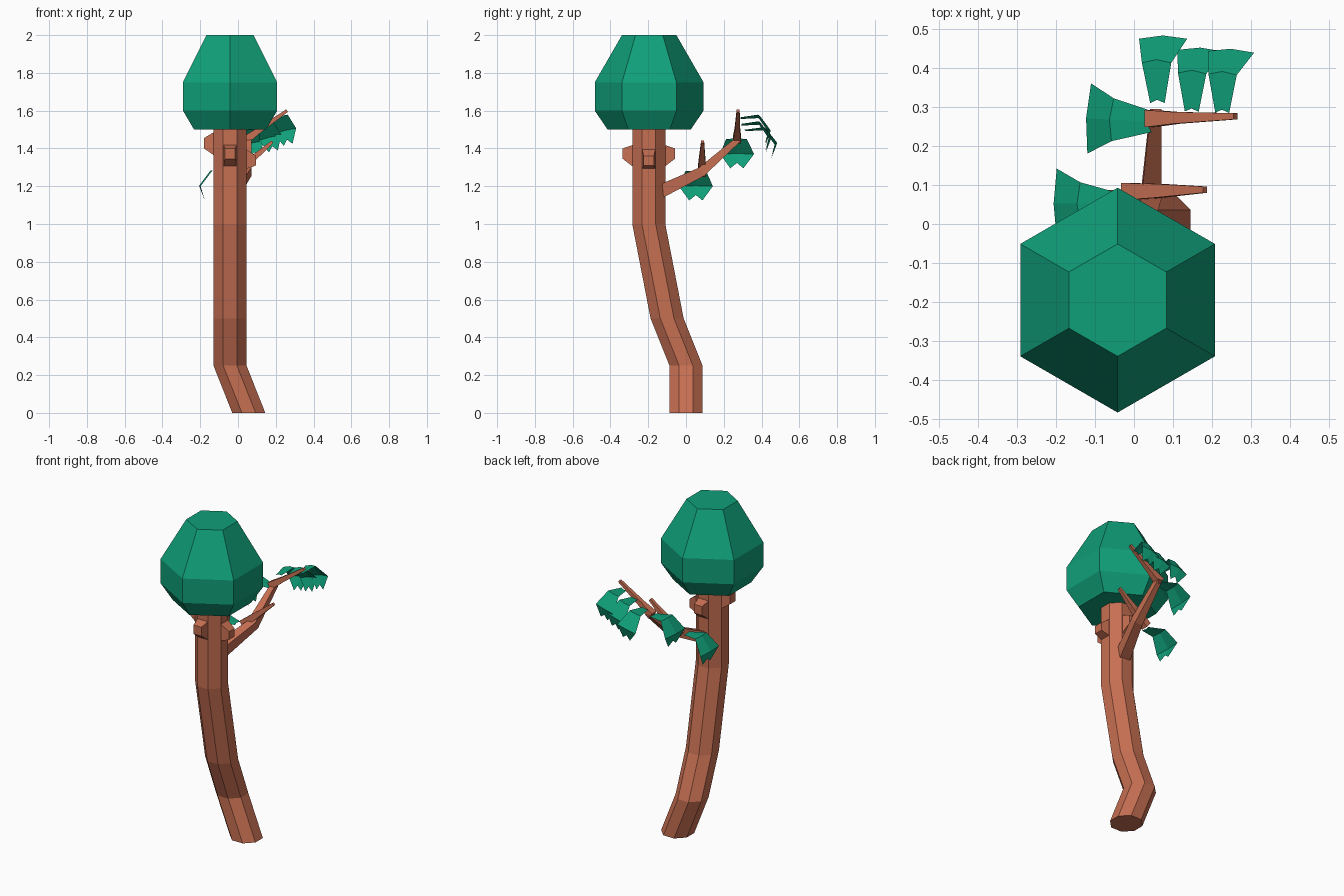
import bpy, bmesh, math
from mathutils import Vector, Matrix

if "Cube" in bpy.data.objects:
    bpy.data.objects.remove(bpy.data.objects["Cube"])


def material(name, rgb):
    m = bpy.data.materials.new(name)
    m.diffuse_color = (*rgb, 1)
    m.use_nodes = True
    m.node_tree.nodes["Principled BSDF"].inputs["Base Color"].default_value = m.diffuse_color
    return m


BARK = material("bark", (0.57, 0.16, 0.085))
LEAF = material("leaf_green", (0.005, 0.35, 0.19))


def make(name, bm, mat, fix=True):
    if fix:
        bmesh.ops.recalc_face_normals(bm, faces=bm.faces)
    me = bpy.data.meshes.new(name)
    bm.to_mesh(me)
    bm.free()
    me.materials.append(mat)
    ob = bpy.data.objects.new(name, me)
    bpy.context.collection.objects.link(ob)
    return ob


def loft(name, rings, mat):
    """Skin closed rings of points and cap both ends."""
    bm = bmesh.new()
    vs = [[bm.verts.new(p) for p in r] for r in rings]
    n = len(vs[0])
    for a, b in zip(vs, vs[1:]):
        for i in range(n):
            j = (i + 1) % n
            bm.faces.new((a[i], a[j], b[j], b[i]))
    bm.faces.new(vs[0])
    bm.faces.new(vs[-1])
    return make(name, bm, mat)


def ring(x, y, z, r, n, turn):
    return [(x + r * math.cos(turn + math.tau * i / n),
             y + r * math.sin(turn + math.tau * i / n), z) for i in range(n)]


def limb(name, path, halves, side):
    """Square tapering limb; side is the horizontal cross direction."""
    path = [Vector(p) for p in path]
    s = Vector(side)
    rings = []
    for i, (p, h) in enumerate(zip(path, halves)):
        t = (path[min(i + 1, len(path) - 1)] - path[max(i - 1, 0)]).normalized()
        u = t.cross(s).normalized()
        rings.append([p + s * h * a + u * h * b
                      for a, b in ((-1, -1), (1, -1), (1, 1), (-1, 1))])
    return loft(name, rings, BARK)


# bent eight-sided trunk
TR = 0.0875 / math.cos(math.pi / 8)
loft("trunk", [ring(x, y, z, TR, 8, math.pi / 8) for x, y, z in (
    (0.057, 0, 0), (-0.042, 0, 0.25), (-0.042, -0.1, 0.5),
    (-0.042, -0.197, 1.0), (-0.042, -0.197, 1.52))], BARK)

# six-sided crown
loft("crown", [ring(-0.042, -0.195, z, r, 6, math.pi / 6) for z, r in (
    (1.5, 0.22), (1.6, 0.288), (1.75, 0.288), (2.0, 0.144))], LEAF)

# cut branch stubs around the trunk top: angle, base z range, tip z range
for name, ang, b0, b1, t0, t1 in (
        ("left_stub", 180, 1.36, 1.49, 1.40, 1.455),
        ("right_stub", 0, 1.29, 1.40, 1.31, 1.36),
        ("front_stub", -90, 1.30, 1.42, 1.345, 1.40),
        ("back_stub", 90, 1.30, 1.42, 1.345, 1.40)):
    rot = Matrix.Translation((-0.042, -0.197, 0)) @ Matrix.Rotation(math.radians(ang), 4, 'Z')
    loft(name, [[rot @ Vector((d, a * w, z)) for a, z in
                 ((-1, lo), (1, lo), (1, hi), (-1, hi))]
                for d, w, lo, hi in ((0.08, 0.036, b0, b1), (0.138, 0.027, t0, t1))], BARK)

# back branch and its two twigs
limb("branch", [(-0.03, -0.13, 1.175), (0.045, 0.08, 1.275), (0.056, 0.285, 1.455)],
     (0.035, 0.026, 0.015), (1, 0, 0))
limb("lower_twig", [(-0.02, 0.083, 1.265), (0.06, 0.085, 1.33), (0.182, 0.088, 1.435)],
     (0.022, 0.018, 0.008), (0, 1, 0))
limb("upper_twig", [(0.04, 0.27, 1.445), (0.11, 0.272, 1.495), (0.26, 0.276, 1.6)],
     (0.022, 0.015, 0.008), (0, 1, 0))


def leaf(name, pos, heading, tilt, width, length):
    """Thin drooping leaf with a centre crease and two pointed ends."""
    # distance out, height, half width; the last row zigzags
    rows = ((0, 0, 0.027), (0.1, 0.01, 0.055), (0.16, -0.07, 0.09), (0.138, -0.145, 0.035))
    mat = (Matrix.Translation(pos) @ Matrix.Rotation(math.radians(heading), 4, 'Z')
           @ Matrix.Rotation(math.radians(tilt), 4, 'X'))
    bm = bmesh.new()
    grid = []
    for k, (d, h, w) in enumerate(rows):
        mid = (d + 0.008, h + (0.028 if k == 3 else 0.003))
        pts = ((d, -w, h), (mid[0], 0, mid[1]), (d, w, h))
        grid.append([bm.verts.new(mat @ Vector((x * length, y * width, z))) for x, y, z in pts])
    for a, b in zip(grid, grid[1:]):
        for i in range(2):
            bm.faces.new((a[i], b[i], b[i + 1], a[i + 1]))
    make(name, bm, LEAF, False)


# leaves: two to the left, three hanging behind the upper twig
leaf("lower_leaf", (-0.038, 0.052, 1.27), 180, 0, 1, 1)
leaf("middle_leaf", (0.045, 0.262, 1.44), 177, 0, 1, 1)
leaf("back_leaf_1", (0.06, 0.31, 1.495), 90, -12, 0.7, 1.03)
leaf("back_leaf_2", (0.148, 0.288, 1.525), 88, -14, 0.68, 0.98)
leaf("back_leaf_3", (0.226, 0.285, 1.56), 88, -14, 0.68, 0.98)
